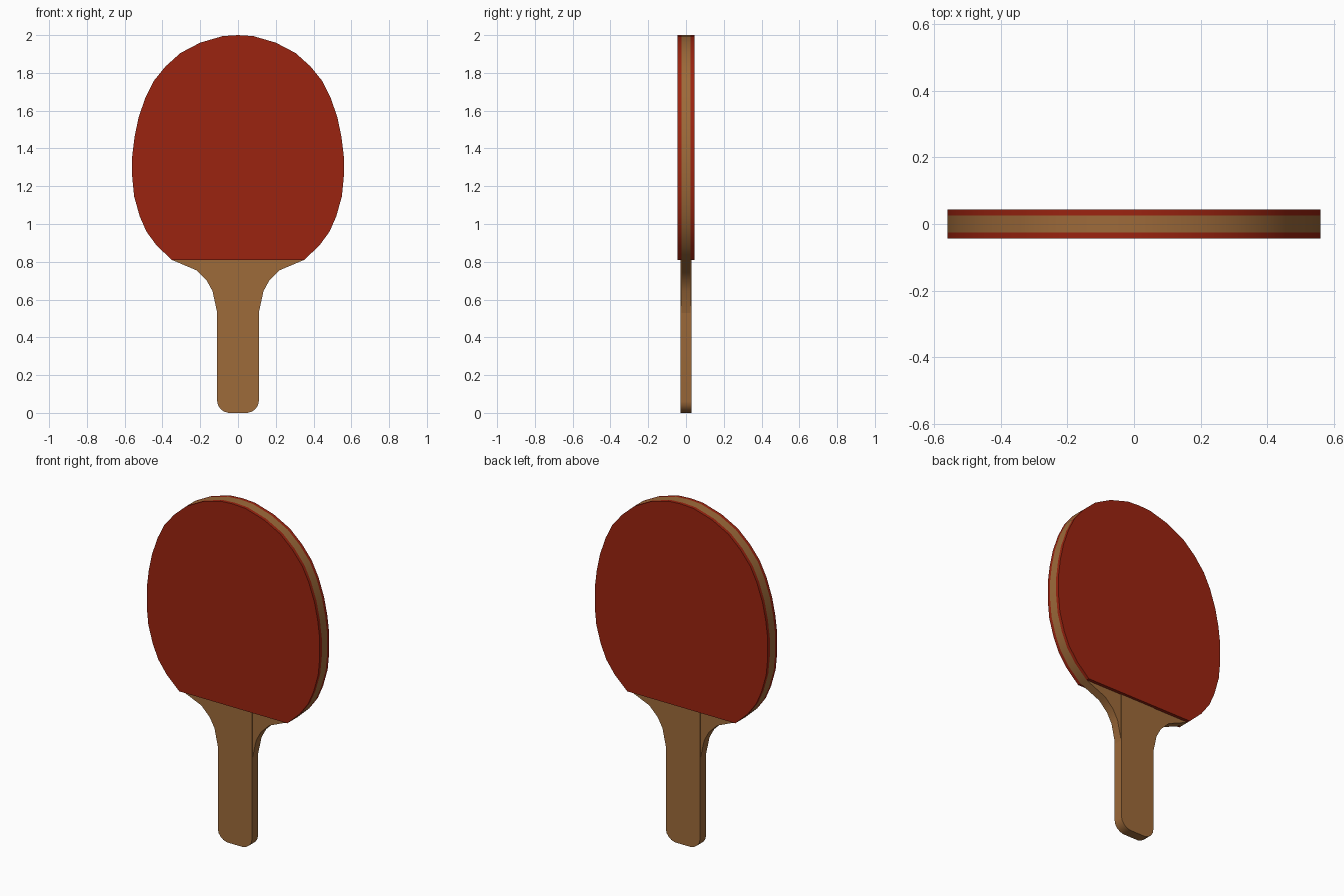
import bpy, bmesh, math

if "Cube" in bpy.data.objects:
    bpy.data.objects.remove(bpy.data.objects["Cube"])

def material(name, rgb):
    m = bpy.data.materials.new(name)
    m.diffuse_color = (*rgb, 1)
    m.use_nodes = True
    m.node_tree.nodes["Principled BSDF"].inputs["Base Color"].default_value = m.diffuse_color
    return m

wood = material("wood", (0.34, 0.145, 0.042))
red = material("red rubber", (0.33, 0.017, 0.005))

def slab(name, half, y0, y1, mat):
    """Mirror a half outline (x, z) across x = 0 and extrude it from y0 to y1."""
    outline = half + [(-x, z) for x, z in reversed(half) if x > 0]
    bm = bmesh.new()
    face = bm.faces.new([bm.verts.new((x, y0, z)) for x, z in outline])
    ext = bmesh.ops.extrude_face_region(bm, geom=[face])
    for v in ext["geom"]:
        if isinstance(v, bmesh.types.BMVert):
            v.co.y = y1
    bmesh.ops.recalc_face_normals(bm, faces=bm.faces)
    me = bpy.data.meshes.new(name)
    bm.to_mesh(me)
    bm.free()
    me.materials.append(mat)
    ob = bpy.data.objects.new(name, me)
    bpy.context.collection.objects.link(ob)
    bpy.ops.object.select_all(action='DESELECT')
    ob.select_set(True)
    bpy.context.view_layer.objects.active = ob
    bpy.ops.object.shade_smooth_by_angle(angle=math.radians(30))
    return ob

# Half outlines, bottom to top
head = [(0.35, 0.81), (0.43, 0.885), (0.485, 0.96), (0.52, 1.04), (0.55, 1.146),
        (0.56, 1.25), (0.56, 1.36), (0.547, 1.465), (0.526, 1.565), (0.49, 1.67),
        (0.447, 1.756), (0.383, 1.835), (0.305, 1.905), (0.2, 1.96), (0.08, 1.995), (0, 2.0)]
neck = [(0.11, 0.53), (0.135, 0.645), (0.165, 0.70), (0.22, 0.755)]
grip = [(0.05, 0), (0.074, 0.007), (0.093, 0.021), (0.106, 0.04), (0.11, 0.06), (0.11, 0.81)]

# Wooden blade with flared neck, and slightly thicker handle
slab("blade", neck + head, -0.025, 0.025, wood)
slab("handle", grip, -0.028, 0.028, wood)

# Rubber sheets on both faces
for name, s in (("front_rubber", -1), ("back_rubber", 1)):
    slab(name, head, s * 0.025, s * 0.044, red)
